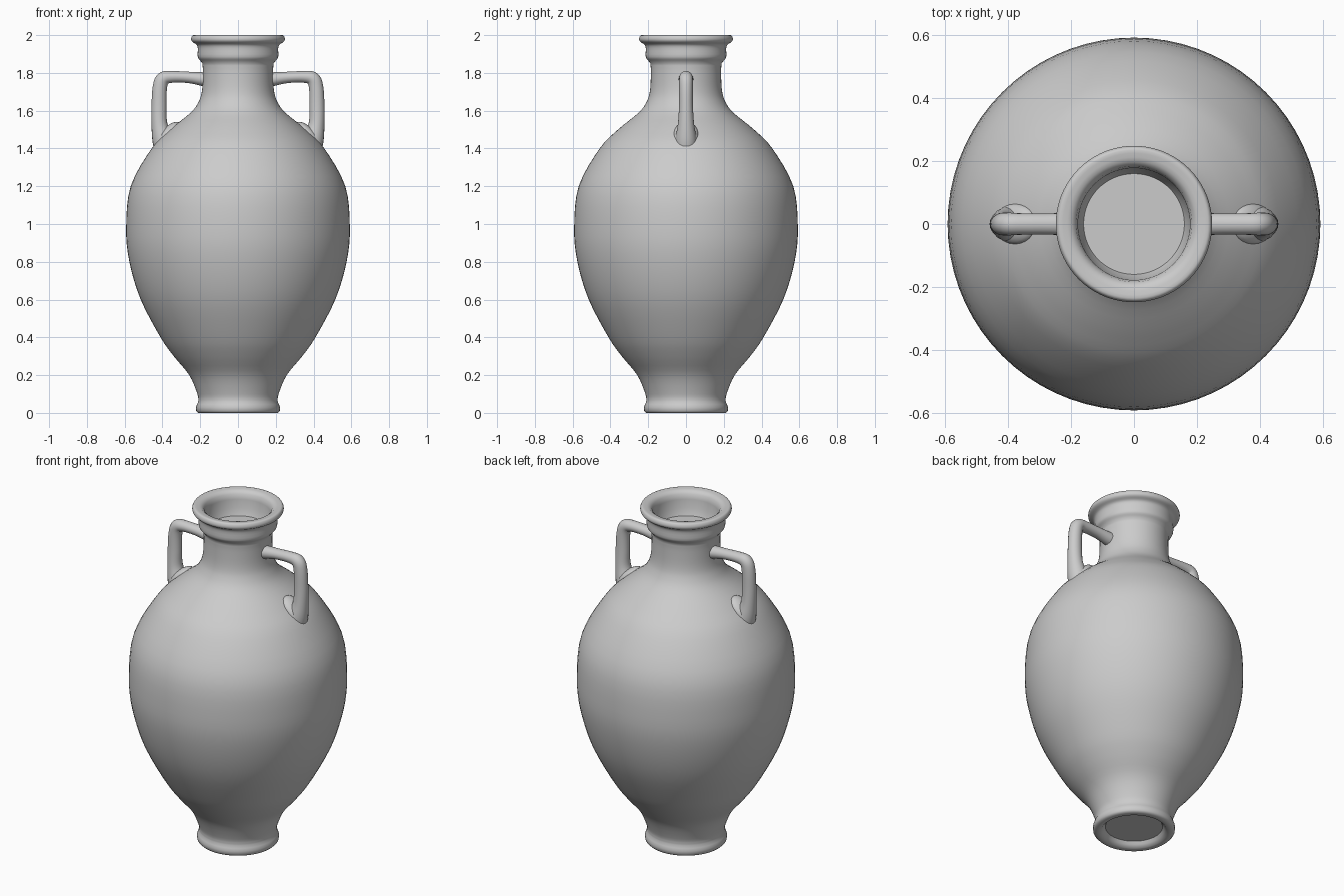
import bpy, bmesh, math
from mathutils import Vector

cube = bpy.data.objects.get("Cube")
if cube:
    bpy.data.objects.remove(cube, do_unlink=True)

clay = bpy.data.materials.new("grey clay")
clay.use_nodes = True
GREY = (0.6, 0.6, 0.6, 1)
clay.diffuse_color = GREY
clay.node_tree.nodes["Principled BSDF"].inputs["Base Color"].default_value = GREY
clay.node_tree.nodes["Principled BSDF"].inputs["Roughness"].default_value = 0.8


def smooth_path(points, steps):
    """Catmull-Rom curve through points of any dimension."""
    pts = [Vector(p) for p in points]
    pts = [2 * pts[0] - pts[1]] + pts + [2 * pts[-1] - pts[-2]]
    out = []
    for a, b, c, d in zip(pts, pts[1:], pts[2:], pts[3:]):
        for i in range(steps):
            t = i / steps
            out.append(0.5 * (2 * b + (c - a) * t + (2 * a - 5 * b + 4 * c - d) * t**2
                              + (3 * b - a - 3 * c + d) * t**3))
    return out + [pts[-2]]


def add_object(name, bm, angle):
    bmesh.ops.recalc_face_normals(bm, faces=bm.faces)
    mesh = bpy.data.meshes.new(name)
    bm.to_mesh(mesh)
    bm.free()
    mesh.materials.append(clay)
    obj = bpy.data.objects.new(name, mesh)
    bpy.context.collection.objects.link(obj)
    bpy.ops.object.select_all(action="DESELECT")
    obj.select_set(True)
    bpy.context.view_layer.objects.active = obj
    bpy.ops.object.shade_smooth_by_angle(angle=math.radians(angle))
    return obj


def skin(bm, rings):
    """Join rings of vertices into a tube with capped ends."""
    n = len(rings[0])
    for lo, hi in zip(rings, rings[1:]):
        for i in range(n):
            j = (i + 1) % n
            bm.faces.new((lo[i], lo[j], hi[j], hi[i]))
    bm.faces.new(rings[0])
    bm.faces.new(rings[-1])


def lathe(name, profile, sides=72):
    bm = bmesh.new()
    rings = []
    for r, z in profile:
        rings.append([bm.verts.new((r * math.cos(math.tau * i / sides),
                                    r * math.sin(math.tau * i / sides), z))
                      for i in range(sides)])
    skin(bm, rings)
    return add_object(name, bm, 50)


# Vase: recessed foot, swelling belly, neck, collar, flared lip and mouth
foot = [(0.155, 0.03), (0.165, 0.015), (0.18, 0.0), (0.212, 0.0), (0.221, 0.01),
        (0.222, 0.03), (0.217, 0.045)]
belly = [(0.21, 0.06), (0.215, 0.1), (0.258, 0.2), (0.34, 0.3), (0.41, 0.4), (0.515, 0.6),
         (0.575, 0.8), (0.592, 0.98), (0.568, 1.2), (0.457, 1.4), (0.36, 1.5),
         (0.25, 1.59), (0.207, 1.65), (0.19, 1.71), (0.186, 1.8), (0.188, 1.85)]
lip = [(0.2, 1.865), (0.213, 1.885), (0.213, 1.93), (0.22, 1.95), (0.24, 1.963),
       (0.248, 1.975), (0.246, 1.99), (0.235, 2.0), (0.2, 1.995)]
mouth = [(0.184, 1.98), (0.178, 1.95), (0.176, 1.9), (0.16, 1.86)]
lathe("vase_body", foot + smooth_path(belly, 4) + smooth_path(lip, 3) + mouth)

# Handles: (x, z, half width in y, half thickness), from neck to shoulder
handle = [(0.17, 1.765, 0.04, 0.038), (0.26, 1.776, 0.034, 0.03), (0.35, 1.779, 0.034, 0.031),
          (0.397, 1.768, 0.036, 0.037), (0.414, 1.72, 0.036, 0.038), (0.418, 1.62, 0.037, 0.04),
          (0.416, 1.53, 0.043, 0.042), (0.4, 1.46, 0.055, 0.056), (0.375, 1.4, 0.065, 0.072)]
for side, name in ((1, "left_handle"), (-1, "right_handle")):
    path = smooth_path(handle, 5)
    bm = bmesh.new()
    rings = []
    for k, (x, z, wide, thick) in enumerate(path):
        a, b = path[max(k - 1, 0)], path[min(k + 1, len(path) - 1)]
        run = Vector((b[0] - a[0], b[1] - a[1])).normalized()
        ring = []
        for i in range(20):
            t = math.tau * i / 20
            off = thick * math.cos(t)
            ring.append(bm.verts.new((side * (x - run.y * off), wide * math.sin(t),
                                      z + run.x * off)))
        rings.append(ring)
    skin(bm, rings)
    add_object(name, bm, 60)

    # Soft clay fillet where the handle meets the shoulder
    bm = bmesh.new()
    bmesh.ops.create_uvsphere(bm, u_segments=24, v_segments=12, radius=1)
    bmesh.ops.scale(bm, vec=(0.09, 0.065, 0.035), verts=bm.verts)
    fillet = add_object(name + "_fillet", bm, 60)
    fillet.location = (side * 0.375, 0, 1.475)
    fillet.rotation_euler.y = side * math.radians(43)
